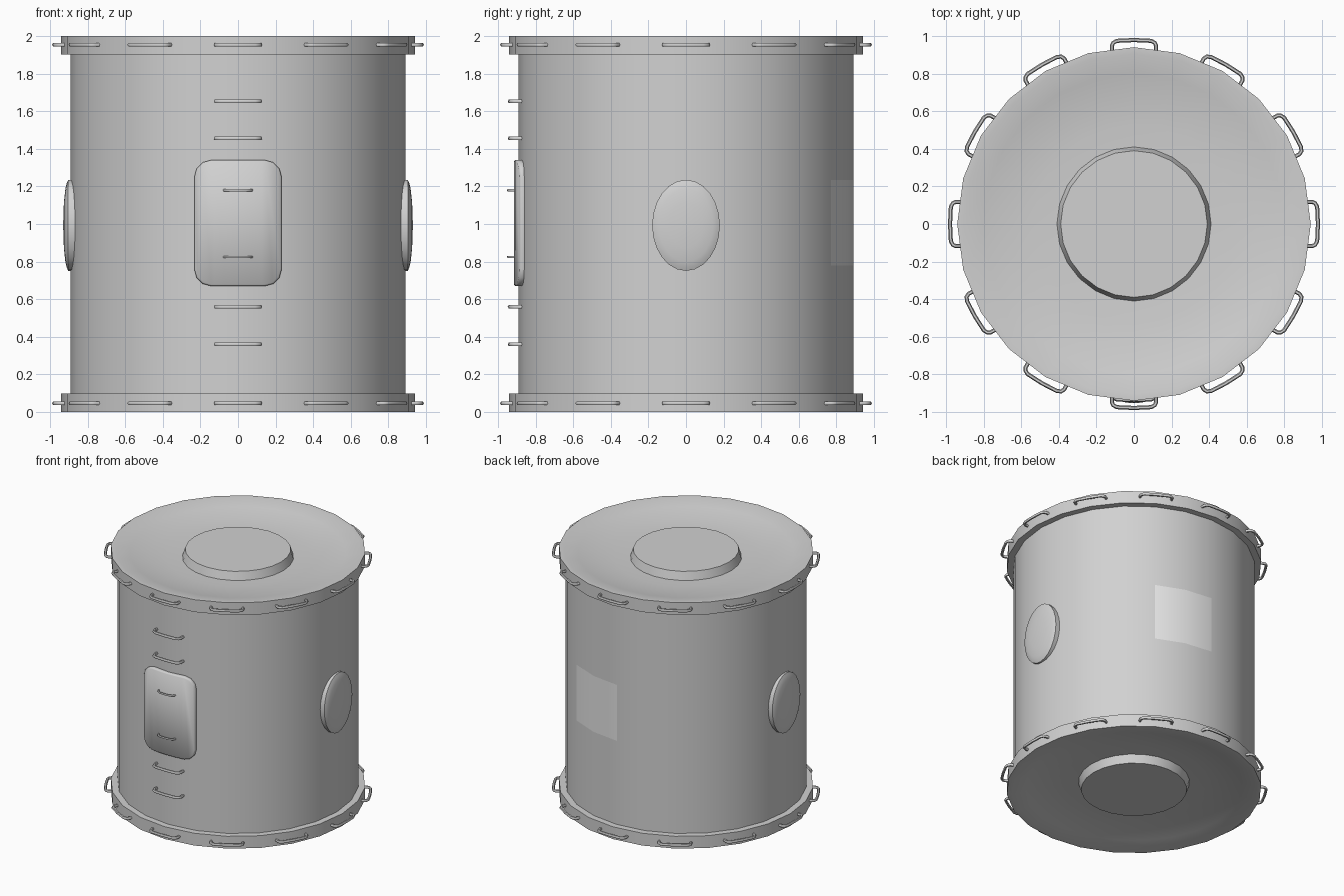
import bpy, bmesh
from math import sin, cos, pi, radians, sqrt, atan2, degrees
from mathutils import Vector

SIDES = 24
WALL, RIM = 0.89, 0.94

if "Cube" in bpy.data.objects:
    bpy.data.objects.remove(bpy.data.objects["Cube"], do_unlink=True)


def material(name, grey):
    mat = bpy.data.materials.new(name)
    mat.use_nodes = True
    colour = (grey, grey, grey, 1)
    mat.diffuse_color = colour
    mat.node_tree.nodes["Principled BSDF"].inputs["Base Color"].default_value = colour
    return mat


hull_grey = material("hull grey", 0.64)
panel_grey = material("pale panel grey", 0.8)


def add(name, mesh, smooth_angle=32):
    if not mesh.materials:
        mesh.materials.append(hull_grey)
    mesh.shade_smooth()
    mesh.set_sharp_from_angle(angle=radians(smooth_angle))
    obj = bpy.data.objects.new(name, mesh)
    bpy.context.collection.objects.link(obj)
    return obj


def lathe(name, profile, sx=1, sy=1):
    """Spin (radius, height) points, listed from top to bottom, about z."""
    bm = bmesh.new()
    rings = [[bm.verts.new((r * sx * cos(2 * pi * j / SIDES), r * sy * sin(2 * pi * j / SIDES), z))
              for j in range(SIDES)] for r, z in profile]
    for upper, lower in zip(rings, rings[1:]):
        for j in range(SIDES):
            k = (j + 1) % SIDES
            bm.faces.new((upper[j], lower[j], lower[k], upper[k]))
    bmesh.ops.remove_doubles(bm, verts=bm.verts, dist=1e-5)
    mesh = bpy.data.meshes.new(name)
    bm.to_mesh(mesh)
    bm.free()
    return add(name, mesh)


# Cylindrical wall, with a pale panel on two facets at the back
wall = lathe("wall", [(WALL, z) for z in (1.92, 1.235, 0.78, 0.08)])
wall.data.materials.append(panel_grey)
for face in wall.data.polygons:
    c = face.center
    if abs(c.z - 1.0) < 0.1 and 60 < degrees(atan2(c.y, c.x)) < 90:
        face.material_index = 1

# Dished end caps with a raised hub and a projecting rim
cap = [(0, 2), (0.39, 2), (0.41, 1.935), (0.53, 1.94), (0.65, 1.95), (0.8, 1.975),
       (0.905, 2), (RIM, 2), (RIM, 1.9), (0.87, 1.9)]
lathe("top_cap", cap)
lathe("bottom_cap", [(r, 2 - z) for r, z in reversed(cap)])

# Domed oval portholes on both sides
for side, label in ((1, "left"), (-1, "right")):
    porthole = lathe(label + "_porthole",
                     [(0, 0.93), (0.5, 0.926), (0.8, 0.918), (0.92, 0.911), (1, 0.903), (1, 0.83)],
                     0.242, 0.18)
    porthole.rotation_euler.y = side * pi / 2
    porthole.location.z = 0.993

# Hatch: rounded rectangle bent to the wall, thickened and bevelled
HALF_W, HALF_H, CORNER = 0.225, 0.335, 0.09
bm = bmesh.new()
outline = []
for n, (sx, sz) in enumerate(((1, 1), (-1, 1), (-1, -1), (1, -1))):
    for step in range(4):
        a = n * pi / 2 + step * pi / 6
        outline.append(bm.verts.new((sx * (HALF_W - CORNER) + CORNER * cos(a), 0,
                                     1.005 + sz * (HALF_H - CORNER) + CORNER * sin(a))))
bm.faces.new(outline)
for cut in (-0.12, -0.06, 0, 0.06, 0.12):
    bmesh.ops.bisect_plane(bm, geom=bm.verts[:] + bm.edges[:] + bm.faces[:],
                           plane_co=(cut, 0, 0), plane_no=(1, 0, 0))
for v in bm.verts:
    v.co.y = -sqrt(0.87 ** 2 - v.co.x ** 2)
bm.normal_update()
for face in bm.faces:
    if face.normal.y > 0:
        face.normal_flip()
mesh = bpy.data.meshes.new("hatch")
bm.to_mesh(mesh)
bm.free()
hatch = add("hatch", mesh)
thick = hatch.modifiers.new("thickness", "SOLIDIFY")
thick.thickness, thick.offset = 0.045, 1
edge = hatch.modifiers.new("edge", "BEVEL")
edge.width, edge.segments, edge.limit_method, edge.angle_limit = 0.008, 1, "ANGLE", radians(50)


def handle_mesh(name, half, inner, outer, thickness):
    """Bent bar facing -y, its ends sunk into the wall."""
    right = [(half, inner), (half, outer - 0.03), (half - 0.008, outer - 0.014),
             (half - 0.028, outer - 0.004)]
    path = [(-x, y) for x, y in right] + [(0, outer)] + right[::-1]
    curve = bpy.data.curves.new(name, "CURVE")
    curve.dimensions = "3D"
    curve.bevel_depth, curve.bevel_resolution = thickness, 1
    spline = curve.splines.new("POLY")
    spline.points.add(len(path) - 1)
    for point, (x, y) in zip(spline.points, path):
        point.co = (x, -y, 0, 1)
    temp = bpy.data.objects.new(name, curve)
    bpy.context.collection.objects.link(temp)
    bpy.context.view_layer.update()
    graph = bpy.context.evaluated_depsgraph_get()
    mesh = bpy.data.meshes.new_from_object(temp.evaluated_get(graph))
    bpy.data.objects.remove(temp, do_unlink=True)
    return mesh


# Twelve grab handles around each rim
grab = handle_mesh("rim_handle", 0.118, 0.905, 0.978, 0.011)
for label, z in (("top", 1.953), ("bottom", 0.047)):
    for i in range(12):
        obj = add(f"{label}_rim_handle_{i + 1}", grab, 60)
        obj.location.z = z
        obj.rotation_euler.z = i * pi / 6

# Ladder rungs above and below the hatch
rung = handle_mesh("rung", 0.118, 0.86, 0.937, 0.011)
for i, z in enumerate((0.36, 0.56, 1.455, 1.652)):
    add(f"ladder_rung_{i + 1}", rung, 60).location.z = z

# Thinner handles on the hatch
grip = handle_mesh("grip", 0.073, 0.89, 0.946, 0.007)
for label, z in (("lower", 0.825), ("upper", 1.18)):
    add(label + "_hatch_handle", grip, 60).location.z = z
